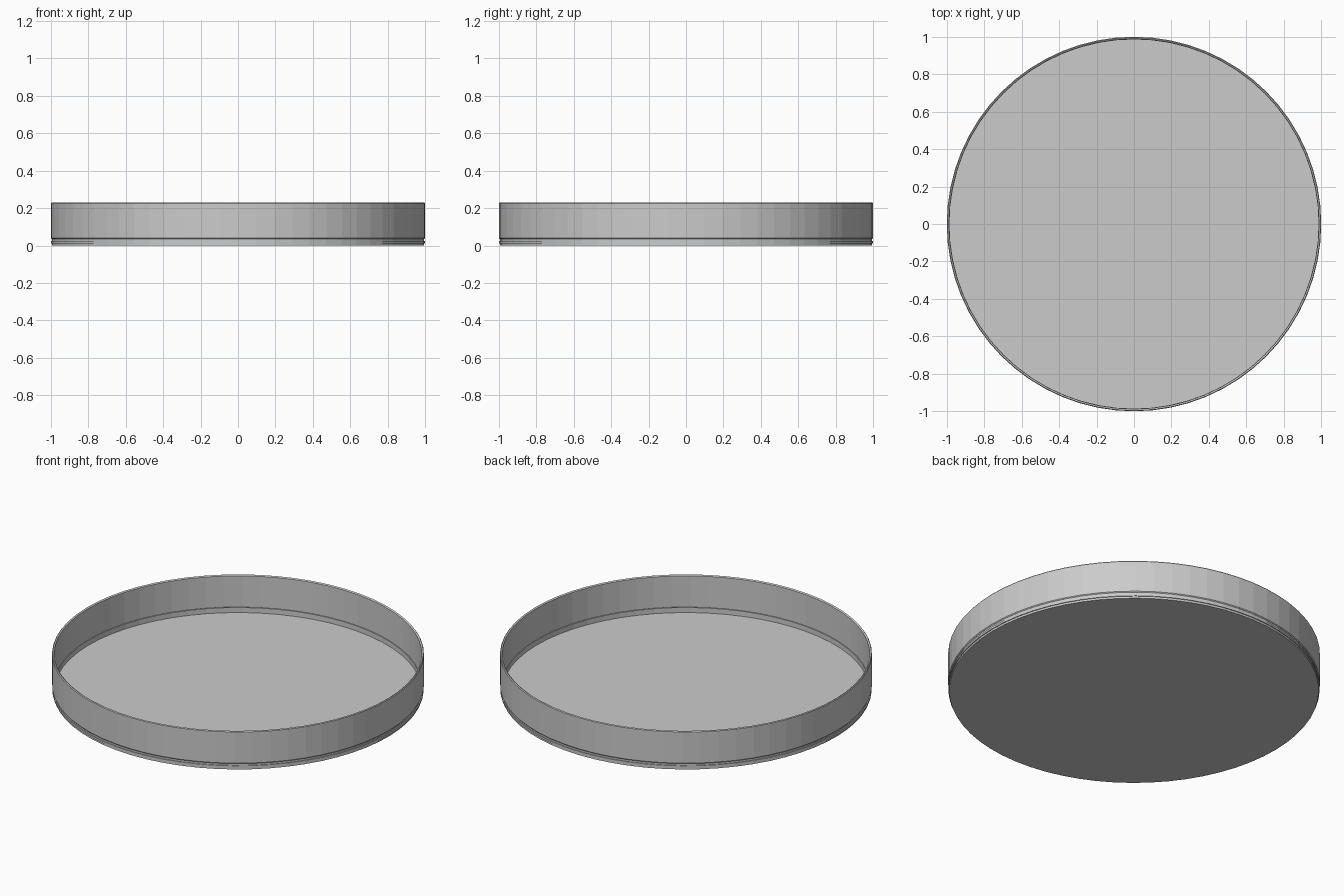
import bpy
import bmesh
from math import cos, sin, tau

SIDES = 64

cube = bpy.data.objects.get("Cube")
if cube:
    bpy.data.objects.remove(cube, do_unlink=True)

grey = bpy.data.materials.new("plain grey")
grey.use_nodes = True
colour = (0.6, 0.6, 0.6, 1)
grey.diffuse_color = colour
grey.node_tree.nodes["Principled BSDF"].inputs["Base Color"].default_value = colour


def lathe(name, profile, closed):
    """Spin a radius/height profile around z; open profiles are capped at both ends."""
    bm = bmesh.new()
    rings = [[bm.verts.new((r * cos(tau * i / SIDES), r * sin(tau * i / SIDES), z))
              for i in range(SIDES)] for r, z in profile]
    pairs = list(zip(rings, rings[1:]))
    if closed:
        pairs.append((rings[-1], rings[0]))
    else:
        bm.faces.new(rings[0])
        bm.faces.new(rings[-1])
    for a, b in pairs:
        for i in range(SIDES):
            j = (i + 1) % SIDES
            bm.faces.new((a[i], a[j], b[j], b[i]))
    bmesh.ops.recalc_face_normals(bm, faces=bm.faces)
    mesh = bpy.data.meshes.new(name)
    bm.to_mesh(mesh)
    bm.free()
    mesh.materials.append(grey)
    obj = bpy.data.objects.new(name, mesh)
    bpy.context.collection.objects.link(obj)
    return obj


# Thin upright rim with softened edges
lathe("rim_wall", [(0.988, 0.04), (0.996, 0.035), (1.0, 0.04), (1.0, 0.225),
                   (0.996, 0.23), (0.988, 0.225)], True)

# Recessed neck joining the rim to the base
lathe("neck", [(0.986, 0.004), (0.994, 0.004), (0.994, 0.038), (0.986, 0.038)], True)

# Narrow bead around the foot
lathe("foot_bead", [(0.99, 0.012), (0.999, 0.012), (0.999, 0.024), (0.99, 0.024)], True)

# Flat floor plate
lathe("floor_plate", [(0.994, 0.0), (0.994, 0.008)], False)
